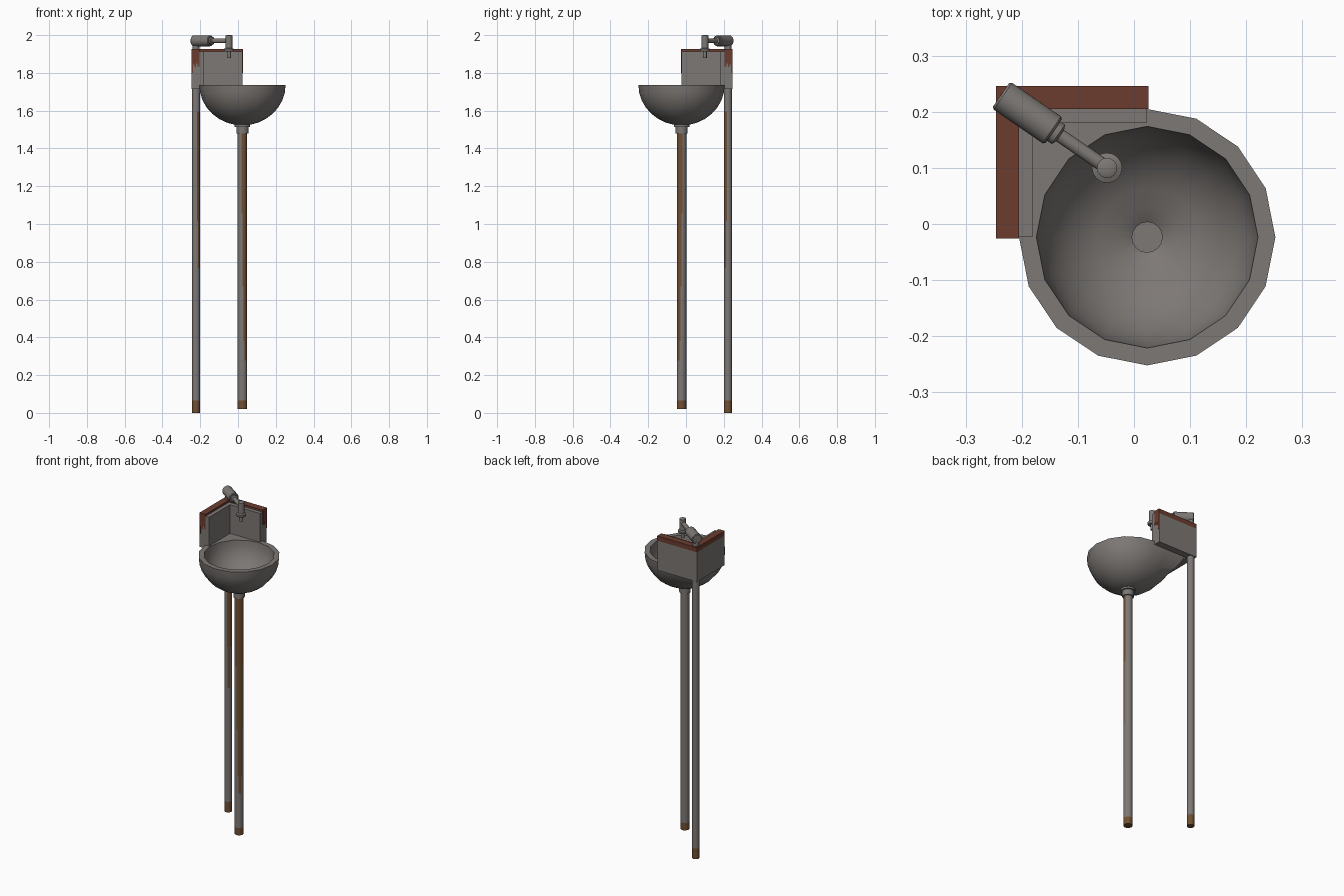
import bpy, bmesh, math
from mathutils import Vector

if "Cube" in bpy.data.objects:
    bpy.data.objects.remove(bpy.data.objects["Cube"])


def material(name, rgb):
    m = bpy.data.materials.new(name)
    m.diffuse_color = (*rgb, 1)
    m.use_nodes = True
    m.node_tree.nodes["Principled BSDF"].inputs["Base Color"].default_value = m.diffuse_color
    return m


GREY = material("aged grey", (0.205, 0.188, 0.178))
RED = material("red rust", (0.15, 0.045, 0.028))
BROWN = material("brown rust", (0.165, 0.078, 0.030))
CX, CY = 0.0235, -0.0235          # bowl centre
PX, PY = -0.222, 0.222            # supply pipe centre


def finish(name, bm, mats, angle=40):
    bmesh.ops.recalc_face_normals(bm, faces=bm.faces)
    me = bpy.data.meshes.new(name)
    bm.to_mesh(me)
    bm.free()
    for m in mats:
        me.materials.append(m)
    ob = bpy.data.objects.new(name, me)
    bpy.context.collection.objects.link(ob)
    bpy.ops.object.select_all(action='DESELECT')
    ob.select_set(True)
    bpy.context.view_layer.objects.active = ob
    bpy.ops.object.shade_smooth_by_angle(angle=math.radians(angle))
    return ob


def skin(bm, rings, cap_start=True, cap_end=True):
    """Join equal rings of points with quads."""
    loops = [[bm.verts.new(p) for p in r] for r in rings]
    n = len(loops[0])
    for a, b in zip(loops, loops[1:]):
        for i in range(n):
            j = (i + 1) % n
            bm.faces.new((a[i], a[j], b[j], b[i]))
    if cap_start:
        bm.faces.new(loops[0])
    if cap_end:
        bm.faces.new(loops[-1])


def turned(name, origin, axis, profile, sides=16):
    """Solid of revolution: profile = (distance along axis, radius)."""
    q = Vector((0, 0, 1)).rotation_difference(Vector(axis))
    o = Vector(origin)
    bm = bmesh.new()
    skin(bm, [[o + q @ Vector((r * math.cos(2 * math.pi * i / sides),
                               r * math.sin(2 * math.pi * i / sides), d))
               for i in range(sides)] for d, r in profile])
    return finish(name, bm, [GREY])


def box(name, lo, hi, mat):
    bm = bmesh.new()
    bmesh.ops.create_cube(bm, size=1)
    for v in bm.verts:
        v.co = [(a + b) / 2 + c * (b - a) for a, b, c in zip(lo, hi, v.co)]
    return finish(name, bm, [mat])


def l_panel(name, outer, inner, z0, z1, mats, cut=None):
    """L-shaped wall in the back left corner, rusty above the cut."""
    bm = bmesh.new()
    pts = [(-outer, CY), (-outer, outer), (CX, outer),
           (CX, inner), (-inner, inner), (-inner, CY)]
    skin(bm, [[(x, y, z) for x, y in pts] for z in ([z0, cut, z1] if cut else [z0, z1])])
    if cut:
        for f in bm.faces:
            f.material_index = int(f.calc_center_median().z > cut)
    return finish(name, bm, mats)


def rusty_pipe(name, x, y, r, z0, z1, half_top, low, high):
    """Pipe with a rusty foot and a tapering streak on the front right."""
    sides = 28
    zs = [z0, 0.065] + [0.065 + (z1 - 0.065) * k / 40 for k in range(1, 41)]
    bm = bmesh.new()
    skin(bm, [[(x + r * math.cos(2 * math.pi * i / sides),
                y + r * math.sin(2 * math.pi * i / sides), z)
               for i in range(sides)] for z in zs])
    for f in bm.faces:
        c = f.calc_center_median()
        off = abs((math.degrees(math.atan2(c.y - y, c.x - x)) + 45 + 180) % 360 - 180)
        t = (c.z - low) / (high - low)
        streak = 0 < t < 1 and off < 18 + half_top * t ** 0.7
        f.material_index = int(c.z < 0.065 or streak)
    return finish(name, bm, [GREY, BROWN])


# Bowl: 16-sided, outer shell drawn out to the square back left corner
def ring(r, z, corner=0.0):
    pts = []
    for i in range(16):
        a = 2 * math.pi * i / 16
        c, s = math.cos(a), math.sin(a)
        k = r
        if c < 0.01 and s > -0.01:
            k = r * (1 + corner * (1 / max(abs(c), abs(s)) - 1))
        pts.append((CX + k * c, CY + k * s, z))
    return pts


bm = bmesh.new()
outer, inner = [], []
for k in range(8):
    t = math.radians(80 * k / 7)
    outer.append(ring(0.2285 * math.cos(t), 1.737 - 0.215 * math.sin(t), 1 - math.sin(t)))
    t = math.radians(74 * k / 7)
    inner.append(ring(0.1975 * math.cos(t), 1.737 - 0.187 * math.sin(t)))
hole = [ring(0.027, 1.54), ring(0.027, 1.49)]
outer[0] = ring(0.2285, 1.737, 1)
skin(bm, outer[::-1] + inner + hole)
finish("bowl", bm, [GREY], 45)

# Drain fitting and pipes
turned("drain_collar", (CX, CY, 1.48), (0, 0, 1),
       [(0, 0.032), (0.034, 0.032), (0.034, 0.041), (0.05, 0.041)], 20)
rusty_pipe("drain_pipe", CX, CY, 0.025, 0.02, 1.485, 45, 0.28, 1.49)
rusty_pipe("supply_pipe", PX, PY, 0.021, 0.0, 1.72, 17, 0.75, 1.6)

# Splashback: rust-topped outer wall and lower inner lining
l_panel("splashback", 0.2455, 0.205, 1.715, 1.926, [GREY, RED], 1.897)
l_panel("splashback_lining", 0.206, 0.181, 1.73, 1.914, [GREY])

# Ragged rust drips on both wall ends
for i, low in enumerate((1.80, 1.845, 1.83, 1.85, 1.835)):
    a, b = 0.2455 - 0.0081 * i, 0.2455 - 0.0081 * (i + 1)
    box("left_end_rust", (-a, CY - 0.002, low), (-b, CY + 0.001, 1.926), RED)
    box("back_end_rust", (CX - 0.001, b, low), (CX + 0.002, a, 1.926), RED)

# Tap: neck, body with arm, and hanging spout
head = Vector((-0.048, 0.100, 1.970))
back = Vector((-0.237, 0.230, 1.970))
axis = (head - back).normalized()
length = (head - back).length
turned("tap_neck", (PX, PY, 1.92), (0, 0, 1), [(0, 0.018), (0.035, 0.018)])
turned("tap_body_and_arm", back, axis,
       [(0, 0.026), (0.004, 0.0295), (0.110, 0.0295), (0.114, 0.026),
        (0.114, 0.021), (0.124, 0.021), (0.128, 0.0125), (length, 0.0125)])
turned("tap_spout", (head.x, head.y, 1.88), (0, 0, 1),
       [(0, 0.010), (0.032, 0.010), (0.032, 0.024), (0.036, 0.027), (0.047, 0.027),
        (0.051, 0.018), (0.117, 0.018), (0.12, 0.012)])
